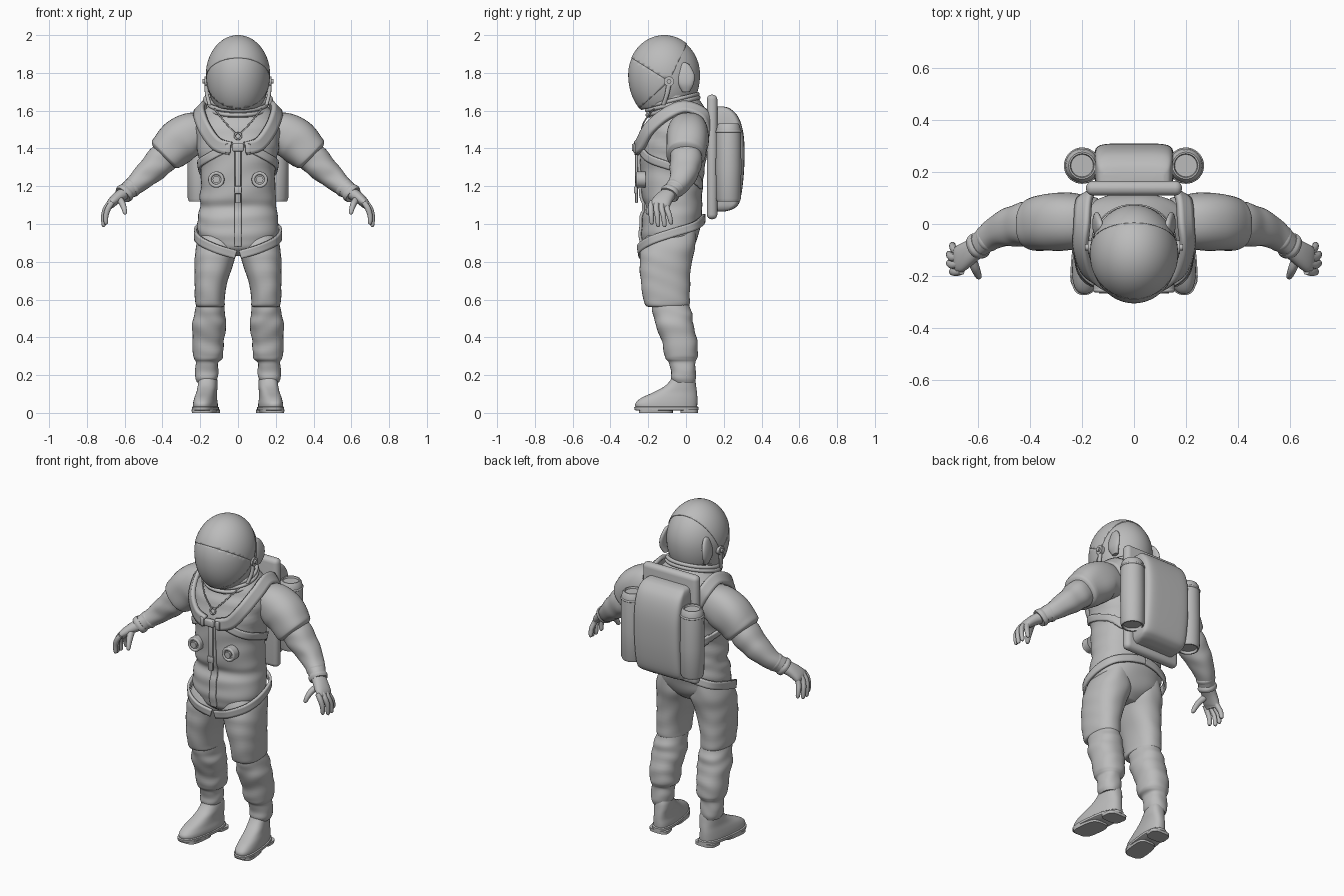
import bpy, bmesh, math
from mathutils import Vector, Matrix

if "Cube" in bpy.data.objects:
    bpy.data.objects.remove(bpy.data.objects["Cube"])

GREY = bpy.data.materials.new("suit_grey")
GREY.diffuse_color = (0.5, 0.5, 0.5, 1)
GREY.use_nodes = True
GREY.node_tree.nodes["Principled BSDF"].inputs["Base Color"].default_value = GREY.diffuse_color


def finish(name, bm, mirror=False):
    bmesh.ops.recalc_face_normals(bm, faces=bm.faces)
    me = bpy.data.meshes.new(name)
    bm.to_mesh(me)
    bm.free()
    ob = bpy.data.objects.new(name, me)
    bpy.context.collection.objects.link(ob)
    me.materials.append(GREY)
    if mirror:
        ob.modifiers.new("mirror", 'MIRROR')
    return ob


def spline(pts, steps):
    """Smooth curve through tuples of any length."""
    if steps == 1:
        return pts
    p = [pts[0]] + list(pts) + [pts[-1]]
    out = []
    for i in range(1, len(p) - 2):
        for s in range(steps):
            t = s / steps
            out.append(tuple(0.5 * (2 * b + (c - a) * t + (2 * a - 5 * b + 4 * c - d) * t * t
                                    + (3 * b - a - 3 * c + d) * t ** 3)
                             for a, b, c, d in zip(p[i - 1], p[i], p[i + 1], p[i + 2])))
    return out + [pts[-1]]


def ext(z, x0, x1, y0, y1):
    """Ring from its extents."""
    return ((x0 + x1) / 2, (y0 + y1) / 2, z, (x1 - x0) / 2, (y1 - y0) / 2)


def tube(name, rings, flat=True, n=40, steps=5, power=2.3, folds=0, freq=70, mirror=False, yaw=0):
    """Loft of oval rings (x, y, z, radius_a, radius_b)."""
    rings = spline(rings, steps)
    bm = bmesh.new()
    loops = []
    for i, r in enumerate(rings):
        c = Vector(r[:3])
        t = Vector(rings[min(i + 1, len(rings) - 1)][:3]) - Vector(rings[max(i - 1, 0)][:3])
        t = Vector((0, 0, 1)) if flat else t.normalized()
        b = Vector((0, 1, 0))
        b = (b - t * b.dot(t)).normalized()
        a = b.cross(t)
        loop = []
        for k in range(n):
            w = 2 * math.pi * k / n
            cw, sw = math.cos(w), math.sin(w)
            f = 1 + folds * math.sin(freq * c.z + 2.2 * math.sin(w + 9 * c.z) + 1.3 * math.sin(2 * w))
            p = c + f * (a * r[3] * math.copysign(abs(cw) ** (2 / power), cw)
                         + b * r[4] * math.copysign(abs(sw) ** (2 / power), sw))
            p.x -= yaw * (p.y + 0.1)
            loop.append(bm.verts.new(p))
        loops.append(loop)
    for l, m in zip(loops, loops[1:]):
        for k in range(n):
            bm.faces.new((l[k], l[(k + 1) % n], m[(k + 1) % n], m[k]))
    bm.faces.new(loops[0])
    bm.faces.new(loops[-1])
    return finish(name, bm, mirror)


def strap(name, pts, width, thick, mirror=True, wrap=None):
    """Flat band along a path, facing away from the body axis."""
    pts = [Vector(p) for p in spline(pts, 8)]
    bm = bmesh.new()
    rows = []
    for i, p in enumerate(pts):
        t = (pts[min(i + 1, len(pts) - 1)] - pts[max(i - 1, 0)]).normalized()
        out = p - Vector((0, -0.07, min(p.z, 1.42)))
        w = t.cross(out).normalized()
        rows.append([bm.verts.new(p + w * width * (j / 4 - 0.5)) for j in range(5)])
    for l, m in zip(rows, rows[1:]):
        for j in range(4):
            bm.faces.new((l[j], l[j + 1], m[j + 1], m[j]))
    ob = finish(name, bm)
    if wrap:
        s = ob.modifiers.new("wrap", 'SHRINKWRAP')
        s.target, s.offset, s.wrap_mode = wrap, 0.006, 'ABOVE_SURFACE'
    s = ob.modifiers.new("thickness", 'SOLIDIFY')
    s.thickness, s.offset = thick, 0
    if mirror:
        ob.modifiers.new("mirror", 'MIRROR')
    return ob


def block(name, loc, size, bevel, mirror=False, seg=4):
    bm = bmesh.new()
    bmesh.ops.create_cube(bm, size=1, matrix=Matrix.Translation(loc) @ Matrix.Diagonal((*size, 1)))
    bmesh.ops.bevel(bm, geom=bm.edges[:], offset=bevel, segments=seg, profile=0.5, affect='EDGES')
    return finish(name, bm, mirror)


def ring(name, loc, rx, ry, r, rot=(0, 0, 0), mirror=False):
    """Oval torus, flat in its own xy plane."""
    bm = bmesh.new()
    m = Matrix.LocRotScale(Vector(loc), Matrix.Rotation(rot[0], 3, 'X').to_quaternion(), None)
    g = [[bm.verts.new(m @ Vector(((rx + r * math.cos(v)) * math.cos(u), (ry + r * math.cos(v)) * math.sin(u),
                                   r * math.sin(v)))) for v in [math.tau * j / 10 for j in range(10)]]
         for u in [math.tau * i / 48 for i in range(48)]]
    for i in range(48):
        for j in range(10):
            a, b = g[i], g[(i + 1) % 48]
            bm.faces.new((a[j], b[j], b[(j + 1) % 10], a[(j + 1) % 10]))
    return finish(name, bm, mirror)


def disc(name, loc, r, depth, axis, mirror=True):
    bm = bmesh.new()
    m = Matrix.Translation(loc) @ Matrix.Rotation(math.pi / 2, 4, axis)
    bmesh.ops.create_cone(bm, cap_ends=True, segments=28, radius1=r, radius2=r, depth=depth, matrix=m)
    return finish(name, bm, mirror)


# Torso and collar
torso = tube("torso", [ext(z, -x, x, f, b) for z, x, f, b in [
    (.83, .07, -.17, -.02), (.87, .15, -.22, .03), (.92, .2, -.235, .06), (.98, .215, -.235, .075),
    (1.04, .212, -.23, .085), (1.09, .2, -.215, .085), (1.14, .203, -.23, .085), (1.22, .195, -.238, .09),
    (1.3, .2, -.24, .1), (1.4, .215, -.242, .115), (1.5, .225, -.215, .12), (1.56, .21, -.19, .115),
    (1.61, .17, -.175, .1), (1.66, .12, -.16, .07)]], folds=.012, freq=60, n=56)
tube("neck", [(0, -.06, 1.56, .155, .14), (0, -.06, 1.62, .145, .135), (0, -.065, 1.68, .14, .13)])

# Helmet: inner shell, raised crown and visor sections cut by planes through the pivot
PIVOT = Vector((0, -.09, 1.755))
UP_BACK, BROW, CHIN = Vector((0, .1, .21)), Vector((0, -.2, .125)), Vector((0, -.16, -.145))


def shell(name, scale, cuts):
    bm = bmesh.new()
    bmesh.ops.create_uvsphere(bm, u_segments=64, v_segments=40, radius=1)
    for v in bm.verts:
        rz = .21 if v.co.z > 0 else .25
        v.co = Vector((v.co.x * .17, v.co.y * .193, v.co.z * rz)) * scale + Vector((0, -.115, 1.79))
    for co, no in cuts + [(Vector((0, -.25, 1.6)), Vector((0, .245, -1)))]:
        bmesh.ops.bisect_plane(bm, geom=bm.verts[:] + bm.edges[:] + bm.faces[:], plane_co=co,
                               plane_no=no, clear_outer=True)
    ob = finish(name, bm)
    s = ob.modifiers.new("thickness", 'SOLIDIFY')
    s.thickness, s.offset = .008, -1
    return ob


def side_of(d, sign):
    return (PIVOT, Vector((0, -d.z, d.y)) * sign)


shell("helmet_shell", .98, [])
shell("helmet_crown", 1.0, [side_of(UP_BACK, -1), side_of(BROW, 1)])
shell("visor", .99, [side_of(BROW, -1), side_of(CHIN, 1)])
disc("visor_pivot", (.163, -.09, 1.755), .026, .03, 'Y')
disc("pivot_knob", (.178, -.09, 1.755), .012, .02, 'Y')
tube("ear_pad", [(.135, .0, 1.70, .012, .02), (.145, .0, 1.74, .015, .04), (.142, .0, 1.79, .015, .045),
                 (.132, -.005, 1.84, .012, .025), (.128, -.008, 1.855, .004, .006)], mirror=True, n=20)
for i, (z, r) in enumerate([(1.655, .148), (1.635, .153), (1.61, .15)]):
    ring(f"neck_ring_{i}", (0, -.07, z), r, r - .012, .011, (math.radians(14), 0, 0))
tube("visor_latch", [(.15, -.12, 1.63, .01, .012), (.165, -.1, 1.69, .01, .012), (.168, -.09, 1.75, .01, .014)],
     n=12, mirror=True)

# Arms: short puffed oversleeve, forearm, cuffs
tube("oversleeve", [(.14, .01, 1.48, .085, .09), (.23, .01, 1.48, .112, .108), (.30, .01, 1.445, .118, .112),
                    (.36, .0, 1.39, .108, .106), (.385, 0, 1.365, .1, .1), (.395, 0, 1.355, .08, .08)],
     flat=False, folds=.022, freq=50, mirror=True)
tube("forearm", [(.35, 0, 1.39, .08, .08), (.41, 0, 1.335, .08, .085), (.46, -.008, 1.285, .072, .078),
                 (.51, -.022, 1.24, .061, .066), (.56, -.052, 1.195, .05, .052), (.605, -.088, 1.16, .043, .045)],
     flat=False, folds=.022, freq=85, mirror=True)
for i, (x, y, z) in enumerate([(.565, -.056, 1.19), (.60, -.084, 1.163)]):
    tube(f"cuff_{i}", [(x - .01, y + .007, z + .01, .047, .048), (x, y, z, .052, .052),
                       (x + .01, y - .007, z - .01, .047, .048)], flat=False, mirror=True, n=28)

# Gloved hands
tube("palm", [(.59, -.08, 1.17, .034, .038), (.635, -.11, 1.142, .03, .046), (.672, -.135, 1.108, .024, .052),
              (.684, -.142, 1.085, .014, .045)], flat=False, mirror=True, n=24)
for j in range(4):
    y, k = -.182 + .028 * j, (0, .012, .012, 0)[j]
    tube(f"finger_{j}", [(.665 + k, y, 1.115, .014, .014), (.686 + k, y - .004, 1.085, .015, .015),
                         (.699 + k, y - .002 + .004 * j, 1.045, .0135, .0135),
                         (.699 + k, y + .006 * j, 1.008 - k, .011, .011), (.698 + k, y + .006 * j, .997 - k, .005, .005)],
         flat=False, mirror=True, n=12)
tube("thumb", [(.63, -.125, 1.135, .018, .02), (.614, -.165, 1.112, .017, .018), (.604, -.19, 1.085, .014, .015),
               (.598, -.203, 1.06, .011, .011), (.597, -.206, 1.05, .004, .004)], flat=False, mirror=True, n=14)

# Legs: padded thigh, lower leg, ankle
tube("thigh", [ext(*r) for r in [
    (.97, .03, .19, -.19, .05), (.88, .004, .222, -.235, .05), (.8, .02, .23, -.245, .03), (.7, .055, .23, -.24, .022),
    (.6, .07, .228, -.225, .02), (.567, .072, .222, -.213, .015), (.56, .09, .205, -.19, 0)]],
     folds=.013, freq=55, mirror=True)
tube("lower_leg", [ext(*r) for r in [
    (.62, .085, .21, -.185, .0), (.55, .07, .225, -.18, .025), (.51, .068, .235, -.17, .035), (.46, .062, .243, -.16, .04),
    (.38, .075, .24, -.128, .06), (.31, .078, .24, -.115, .062), (.285, .085, .232, -.108, .056),
    (.265, .105, .222, -.09, .05), (.22, .104, .228, -.08, .052), (.185, .108, .226, -.078, .052),
    (.16, .12, .215, -.07, .045)]], folds=.02, freq=75, mirror=True)

# Boots and soles
tube("boot", [ext(*r) for r in [
    (.02, .112, .232, -.262, .058), (.05, .112, .232, -.268, .06), (.08, .118, .228, -.235, .06),
    (.11, .12, .222, -.17, .058), (.14, .118, .22, -.115, .054), (.17, .12, .218, -.085, .05),
    (.19, .125, .212, -.075, .045)]], mirror=True, yaw=.12, steps=4, power=2.5)
tube("sole", [ext(.012, .112, .233, -.262, .06), ext(.016, .107, .238, -.272, .066),
              ext(.03, .107, .238, -.274, .066), ext(.034, .112, .233, -.268, .06)],
     steps=1, mirror=True, yaw=.12, power=2.6)
for name, f, b in [("heel", -.03, .064), ("tread", -.25, -.07)]:
    tube(name, [ext(0, .112, .233, f, b), ext(.018, .11, .235, f, b)], steps=1, mirror=True, yaw=.12, power=3.5)

# Harness: yoke, chest straps, hip straps, central zip
strap("yoke", [(.15, .13, 1.48), (.19, .1, 1.575), (.2, 0, 1.62), (.205, -.1, 1.585), (.175, -.195, 1.505),
               (.115, -.24, 1.425), (.04, -.262, 1.4)], .07, .024)
strap("chest_strap", [(.07, -.25, 1.4), (.16, -.2, 1.35), (.215, -.07, 1.3), (.19, .06, 1.25), (.1, .11, 1.2)],
      .042, .012, wrap=torso)
strap("hip_strap", [(.012, -.24, .838), (.11, -.248, .868), (.2, -.192, .91), (.226, -.08, .95), (.195, .035, .985),
                    (.1, .083, 1.015), (0, .095, 1.03)], .045, .014)
strap("zip_cover", [(0, -.26, 1.4), (0, -.26, 1.25), (0, -.25, 1.1), (0, -.25, .96), (0, -.24, .88)],
      .038, .016, mirror=False, wrap=torso)
block("zip_plate", (0, -.262, 1.26), (.03, .014, .3), .004, seg=2)
block("chest_buckle", (0, -.272, 1.405), (.062, .03, .042), .008, seg=2)
block("buckle_end", (.052, -.266, 1.4), (.03, .024, .05), .007, True, 2)
block("zip_clasp", (0, -.265, 1.18), (.04, .02, .04), .006, seg=2)
ring("neck_pull", (0, -.243, 1.465), .017, .017, .005, (math.radians(75), 0, 0))
tube("neck_cord", [(.012, -.24, 1.478, .004, .004), (.07, -.222, 1.54, .004, .004), (.125, -.17, 1.61, .004, .004)],
     flat=False, n=8, mirror=True)

# Chest valves
disc("valve_base", (.115, -.235, 1.235), .042, .04, 'X')
ring("valve_rim", (.115, -.255, 1.235), .034, .034, .009, (math.pi / 2, 0, 0), True)
disc("valve_cap", (.115, -.252, 1.235), .019, .03, 'X')

# Backpack: padded back plate, main pack, two bottles with recessed ends
block("back_plate", (0, .138, 1.355), (.37, .056, .66), .026)
tube("main_pack", [ext(z, -x, x, .14, b) for z, x, b in [
    (1.065, .12, .2), (1.08, .14, .25), (1.12, .15, .285), (1.25, .153, .305), (1.4, .153, .31), (1.5, .152, .3),
    (1.57, .148, .275), (1.61, .138, .235), (1.622, .115, .2)]], power=6, n=64)
tube("air_bottle", [(.2, .225, z, r, r) for z, r in [
    (1.135, .045), (1.135, .05), (1.12, .053), (1.12, .06), (1.135, .066), (1.3, .068), (1.49, .066), (1.52, .06),
    (1.532, .052), (1.532, .046), (1.522, .043)]], steps=1, power=2, mirror=True)
ring("bottle_band", (.2, .225, 1.49), .064, .064, .006, mirror=True)

# Smooth shading with sharp edges kept
bpy.ops.object.select_all(action='SELECT')
bpy.context.view_layer.objects.active = torso
bpy.ops.object.shade_smooth_by_angle(angle=math.radians(45))
